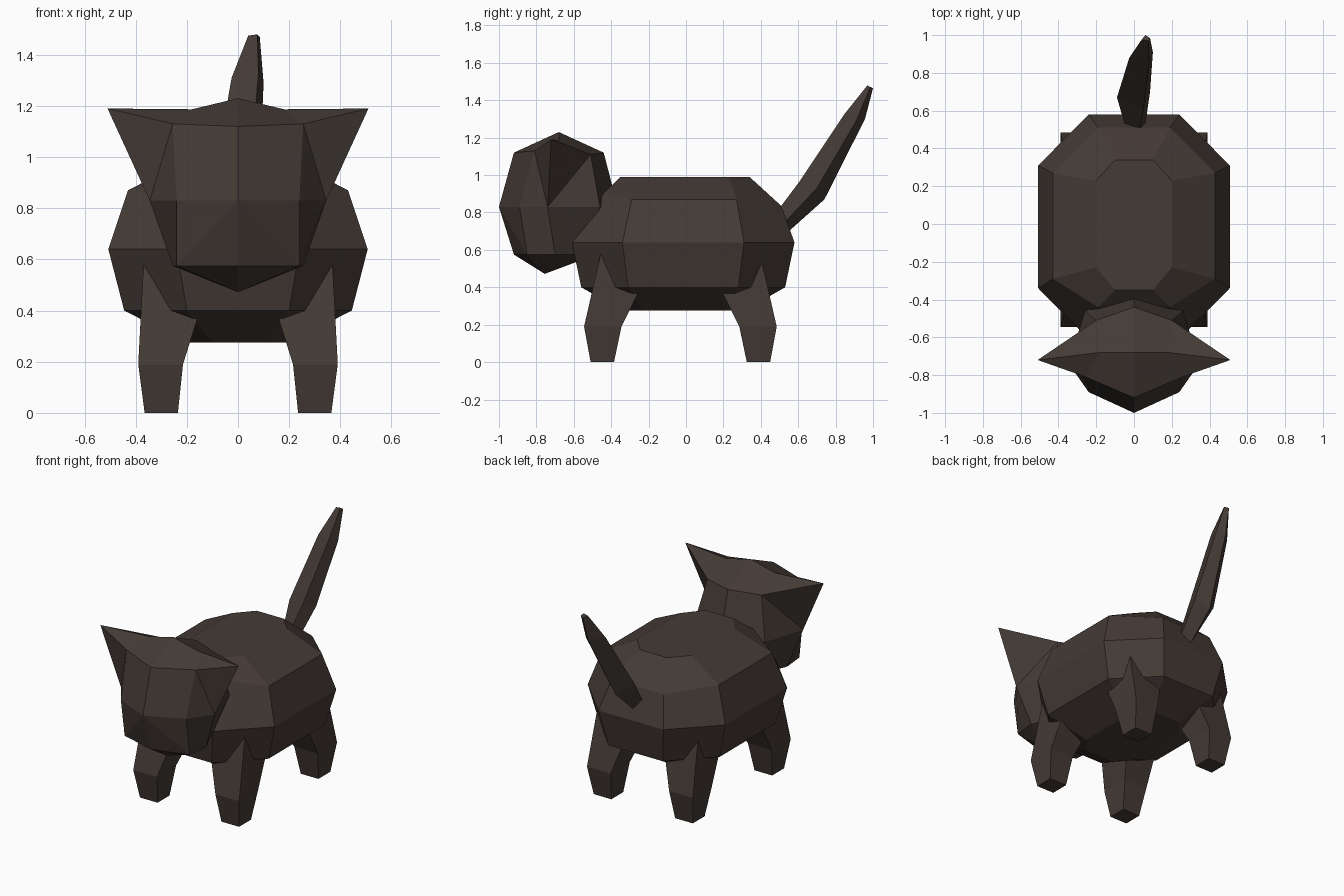
import bpy
import bmesh

cube = bpy.data.objects.get("Cube")
if cube:
    bpy.data.objects.remove(cube, do_unlink=True)

# One dark fur colour
fur = bpy.data.materials.new("dark_brown_fur")
fur.use_nodes = True
colour = (0.058, 0.043, 0.036, 1)
fur.diffuse_color = colour
fur.node_tree.nodes["Principled BSDF"].inputs["Base Color"].default_value = colour


def finish(name, bm):
    bmesh.ops.recalc_face_normals(bm, faces=bm.faces)
    mesh = bpy.data.meshes.new(name)
    bm.to_mesh(mesh)
    bm.free()
    mesh.materials.append(fur)
    obj = bpy.data.objects.new(name, mesh)
    bpy.context.collection.objects.link(obj)


def add_rings(bm, rings):
    """Skin closed rings of points and return their vertices."""
    loops = [[bm.verts.new(p) for p in ring] for ring in rings]
    for low, high in zip(loops, loops[1:]):
        for i in range(len(low)):
            j = (i + 1) % len(low)
            bm.faces.new((low[i], low[j], high[j], high[i]))
    return loops


def loft(name, rings):
    bm = bmesh.new()
    loops = add_rings(bm, rings)
    bm.faces.new(loops[0])
    bm.faces.new(loops[-1])
    finish(name, bm)


# Body: stacked chamfered rectangles
def body_ring(end_x, side_x, front, front_side, back_side, back, z, tilt=0):
    half = [(end_x, front, z + tilt), (side_x, front_side, z),
            (side_x, back_side, z), (end_x, back, z - tilt)]
    return half + [(-x, y, h) for x, y, h in reversed(half)]


loft("body", [
    body_ring(0.1, 0.2, -0.34, -0.23, 0.2, 0.31, 0.275),
    body_ring(0.2, 0.445, -0.56, -0.31, 0.28, 0.53, 0.4),
    body_ring(0.24, 0.507, -0.61, -0.34, 0.31, 0.58, 0.64),
    body_ring(0.19, 0.43, -0.44, -0.29, 0.27, 0.51, 0.87, 0.035),
    body_ring(0.1, 0.2, -0.35, -0.23, 0.23, 0.34, 0.99),
])

# Legs: square shafts that flare inward where they enter the body
leg_levels = [(0.235, 0.365, -0.51, -0.385, 0),
              (0.215, 0.39, -0.545, -0.345, 0.19),
              (0.07, 0.366, -0.44, -0.115, 0.65)]
for end in ("front", "back"):
    for side, s in (("left", 1), ("right", -1)):
        rings = []
        for x0, x1, y0, y1, z in leg_levels:
            if end == "back":
                y0, y1 = -0.06 - y0, -0.06 - y1
            rings.append([(s * x0, y0, z), (s * x1, y0, z),
                          (s * x1, y1, z), (s * x0, y1, z)])
        loft(f"{end}_{side}_leg", rings)

# Tail: diamond sections, each right, upper, left, lower
loft("tail", [
    [(0.06, 0.53, 0.75), (0.03, 0.49, 0.81), (-0.05, 0.53, 0.77), (0, 0.55, 0.7)],
    [(0.085, 0.7, 0.93), (0.05, 0.61, 0.97), (-0.09, 0.67, 0.94), (0, 0.74, 0.87)],
    [(0.1, 0.91, 1.29), (0.08, 0.85, 1.33), (-0.025, 0.88, 1.31), (0.05, 0.957, 1.3)],
    [(0.085, 0.985, 1.47), (0.075, 0.97, 1.48), (0.04, 0.975, 1.475), (0.06, 1, 1.465)],
])


# Head: jaw, cheek and brow rings, with the ear tips on the brow ring
def head_ring(half):
    return half + [(-x, y, z) for x, y, z in reversed(half[1:-1])]


bm = bmesh.new()
jaw, cheek, brow = add_rings(bm, [
    head_ring([(0, -0.92, 0.575), (0.24, -0.85, 0.575), (0.255, -0.7, 0.575),
               (0.18, -0.53, 0.575), (0, -0.48, 0.575)]),
    head_ring([(0, -1, 0.83), (0.24, -0.89, 0.83), (0.345, -0.74, 0.83),
               (0.26, -0.46, 0.83), (0, -0.365, 0.83)]),
    head_ring([(0, -0.92, 1.12), (0.255, -0.81, 1.13), (0.51, -0.72, 1.19),
               (0.2, -0.51, 1.11), (0, -0.44, 1.12)]),
])

# Fold the ear quads from the cheek side to the ear bases
for side, bases in ((2, (1, 3)), (6, (5, 7))):
    for base in bases:
        ends = {cheek[side], brow[base]}
        face = next(f for f in bm.faces if ends <= set(f.verts))
        bmesh.utils.face_split(face, cheek[side], brow[base])

# Fold the muzzle quads from the nose to the jaw corners
for corner in (1, 7):
    ends = {cheek[0], jaw[corner]}
    face = next(f for f in bm.faces if ends <= set(f.verts))
    bmesh.utils.face_split(face, cheek[0], jaw[corner])

# Chin point and crown ridge
chin = bm.verts.new((0, -0.755, 0.472))
for i in range(8):
    bm.faces.new((jaw[i], jaw[(i + 1) % 8], chin))
crown = bm.verts.new((0, -0.68, 1.23))
for s, (inner, tip, back) in ((1, (1, 2, 3)), (-1, (7, 6, 5))):
    ridge = bm.verts.new((s * 0.18, -0.68, 1.187))
    bm.faces.new((brow[0], brow[inner], ridge, crown))
    bm.faces.new((brow[inner], brow[tip], ridge))
    bm.faces.new((brow[tip], brow[back], ridge))
    bm.faces.new((ridge, brow[back], brow[4], crown))
finish("head", bm)
